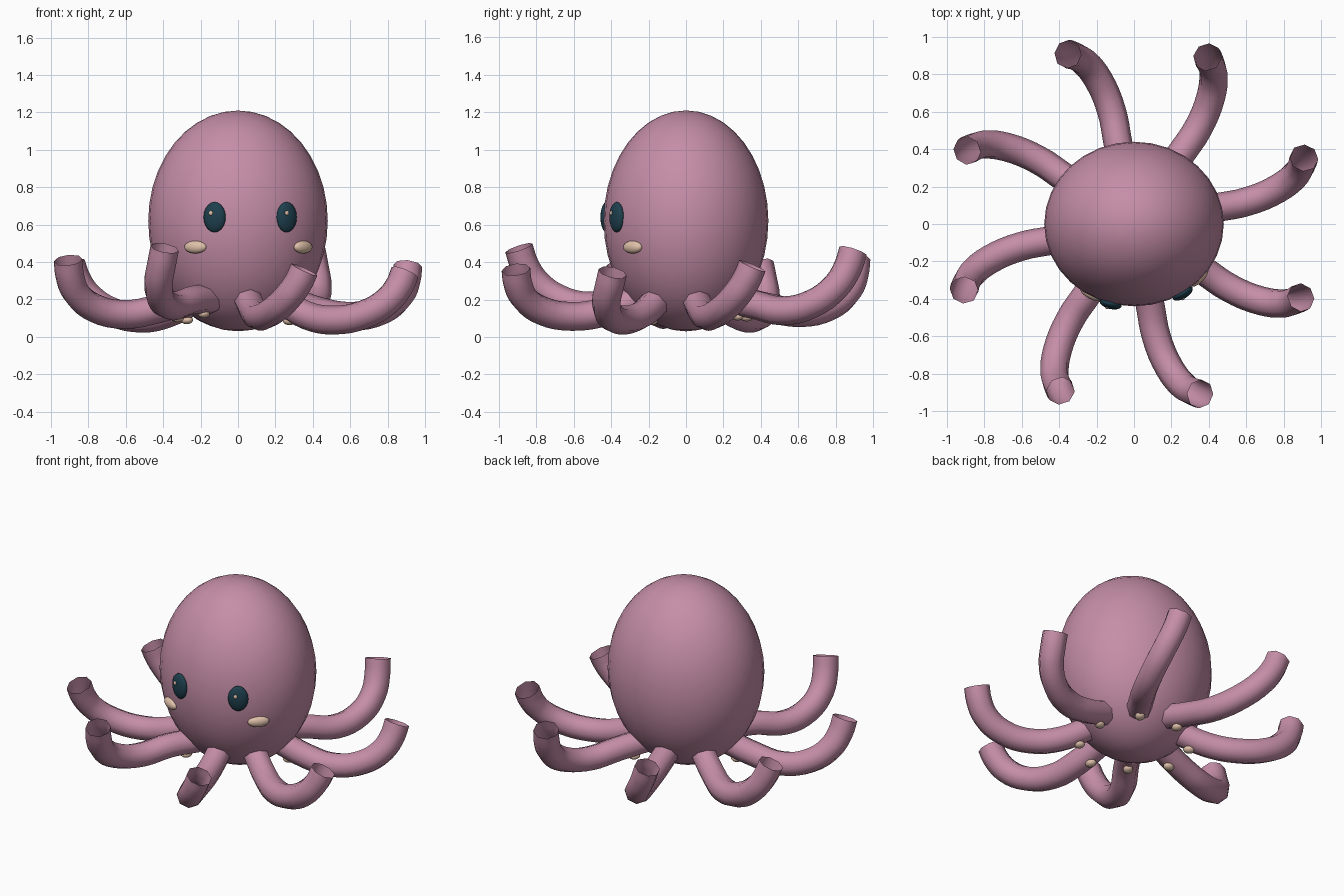
import bpy, math
from mathutils import Vector

if "Cube" in bpy.data.objects:
    bpy.data.objects.remove(bpy.data.objects["Cube"])


def material(name, rgb):
    m = bpy.data.materials.new(name)
    m.diffuse_color = (*rgb, 1)
    m.use_nodes = True
    m.node_tree.nodes["Principled BSDF"].inputs["Base Color"].default_value = m.diffuse_color
    return m


PINK = material("dusty pink", (0.56, 0.27, 0.39))
TEAL = material("dark teal", (0.013, 0.05, 0.075))
CREAM = material("cream", (0.74, 0.53, 0.40))

BODY_C = Vector((0, 0, 0.62))
BODY_R = Vector((0.48, 0.44, 0.59))


def ellipsoid(name, loc, radii, mat, yaw=0, pitch=0, seg=16, rings=10):
    bpy.ops.mesh.primitive_uv_sphere_add(segments=seg, ring_count=rings, radius=1,
                                         location=loc, rotation=(pitch, 0, yaw))
    o = bpy.context.object
    o.name = name
    o.scale = radii
    o.data.materials.append(mat)
    bpy.ops.object.shade_smooth()
    return o


def face_point(x, z):
    """Point on the front of the body and the yaw of its outward normal."""
    t = 1 - (x / BODY_R.x) ** 2 - ((z - BODY_C.z) / BODY_R.z) ** 2
    y = -BODY_R.y * math.sqrt(t)
    yaw = math.atan2(x / BODY_R.x ** 2, -y / BODY_R.y ** 2)
    return Vector((x, y, z)), yaw


# Body
ellipsoid("body", BODY_C, BODY_R, PINK, seg=32, rings=20)

# Eyes with glints
for side, x in (("left", -0.125), ("right", 0.26)):
    p, yaw = face_point(x, 0.64)
    ellipsoid(side + "_eye", p, (0.061, 0.03, 0.081), TEAL, yaw)
    out = Vector((math.sin(yaw), -math.cos(yaw), 0))
    across = Vector((math.cos(yaw), math.sin(yaw), 0))
    ellipsoid(side + "_eye_glint", p + out * 0.026 - across * 0.014 + Vector((0, 0, 0.022)),
              (0.012, 0.008, 0.013), CREAM, yaw, seg=10, rings=6)

# Cheeks
for side, x in (("left", -0.228), ("right", 0.348)):
    p, yaw = face_point(x, 0.48)
    ellipsoid(side + "_cheek", p, (0.066, 0.028, 0.034), CREAM, yaw)

# Arms: open eight-sided tubes, (outward, sideways, blend between low and tip height)
PATH = [(0.44, 0.0, 0.10), (0.62, 0.0, 0.0), (0.79, 0.035, 0.12),
        (0.90, 0.09, 0.40), (0.945, 0.14, 0.72), (0.96, 0.17, 1.0)]
HEIGHTS = [(0.11, 0.36), (0.09, 0.345), (0.11, 0.38), (0.14, 0.46),
           (0.13, 0.42), (0.10, 0.39), (0.12, 0.41), (0.165, 0.475)]


def arm(i, low, tip):
    a = math.radians(-78.75 + 45 * i)
    out = Vector((math.cos(a), math.sin(a), 0))
    side = Vector((-out.y, out.x, 0))
    pts = [out * 0.27 + Vector((0, 0, 0.2))]
    pts += [out * u + side * v + Vector((0, 0, low + (tip - low) * w)) for u, v, w in PATH]
    cu = bpy.data.curves.new("arm_path", "CURVE")
    cu.dimensions = "3D"
    cu.bevel_depth = 0.077
    cu.bevel_resolution = 2
    cu.resolution_u = 4
    sp = cu.splines.new("BEZIER")
    sp.bezier_points.add(len(pts) - 1)
    for bp, p in zip(sp.bezier_points, pts):
        bp.co = p
        bp.handle_left_type = bp.handle_right_type = "AUTO"
    o = bpy.data.objects.new("arm_%d" % (i + 1), cu)
    bpy.context.collection.objects.link(o)
    bpy.ops.object.select_all(action="DESELECT")
    o.select_set(True)
    bpy.context.view_layer.objects.active = o
    bpy.ops.object.convert(target="MESH")
    o = bpy.context.object
    o.name = "arm_%d" % (i + 1)
    o.data.materials.clear()
    o.data.materials.append(PINK)
    bpy.ops.object.shade_smooth()
    # Sucker under the root
    ellipsoid("sucker_%d" % (i + 1), out * 0.33 + Vector((0, 0, low * 0.5 + 0.04)),
              (0.036, 0.03, 0.022), CREAM, a, seg=12, rings=8)


for i, (low, tip) in enumerate(HEIGHTS):
    arm(i, low, tip)
